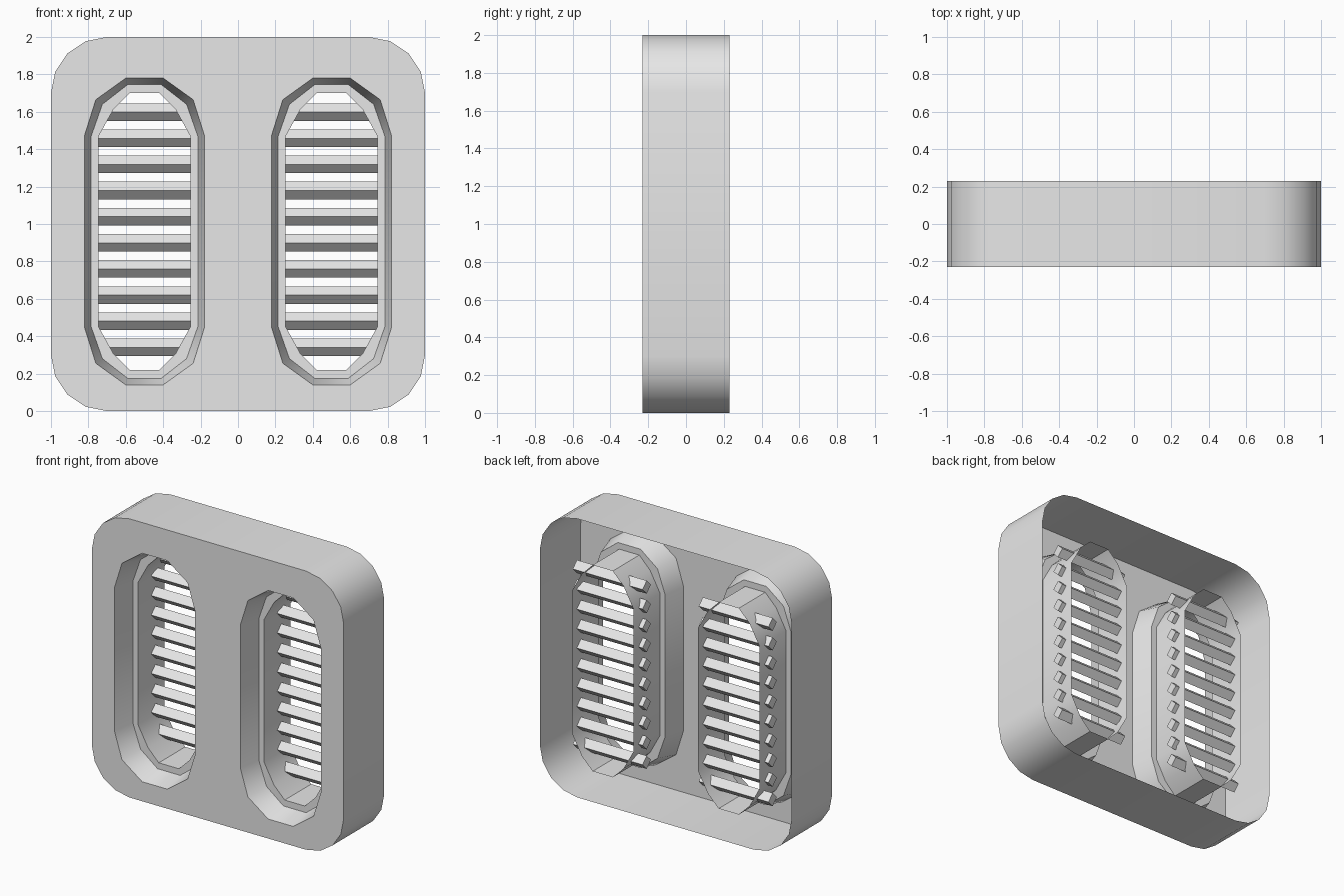
import bpy, bmesh, math

if "Cube" in bpy.data.objects:
    bpy.data.objects.remove(bpy.data.objects["Cube"])

DEPTH_FRONT, DEPTH_STEP, DEPTH_BACK = -0.23, -0.07, 0.23

grey = bpy.data.materials.new("light_grey")
grey.diffuse_color = (0.8, 0.8, 0.8, 1)
grey.use_nodes = True
grey.node_tree.nodes["Principled BSDF"].inputs["Base Color"].default_value = grey.diffuse_color


def finish(bm, name, smooth=True):
    mesh = bpy.data.meshes.new(name)
    bm.to_mesh(mesh)
    bm.free()
    mesh.materials.append(grey)
    ob = bpy.data.objects.new(name, mesh)
    bpy.context.collection.objects.link(ob)
    if smooth:
        bpy.ops.object.select_all(action='DESELECT')
        ob.select_set(True)
        bpy.context.view_layer.objects.active = ob
        bpy.ops.object.shade_smooth_by_angle(angle=math.radians(42))
    return ob


def rounded_square():
    """Outline of the frame, counter-clockwise seen from the front."""
    pts = []
    for k, (cx, cz) in enumerate([(0.7, 1.7), (-0.7, 1.7), (-0.7, 0.3), (0.7, 0.3)]):
        for i in range(5):
            a = math.radians(90 * k + 22.5 * i)
            pts.append((cx + 0.3 * math.cos(a), cz + 0.3 * math.sin(a)))
    return pts


def slot_outline(cx, quarter):
    """Twelve-sided slot from one quarter profile, mirrored both ways."""
    mid = 0.96
    top = quarter + [(-x, z) for x, z in reversed(quarter)]
    low = [(-x, -z) for x, z in top]
    return [(cx + x, mid + z) for x, z in top + low]


MOUTH = [(0.32, 0.515), (0.26, 0.705), (0.10, 0.82)]
STEP = [(0.285, 0.51), (0.225, 0.68), (0.09, 0.785)]
TUBE = [(0.245, 0.51), (0.165, 0.655), (0.08, 0.74)]


def ring(bm, pts, y):
    return [bm.verts.new((x, y, z)) for x, z in pts]


def loft(bm, a, b, outward):
    for i in range(len(a)):
        j = (i + 1) % len(a)
        quad = (a[i], b[i], b[j], a[j]) if outward else (a[i], a[j], b[j], b[i])
        bm.faces.new(quad)


# Front plate with two slot openings
bm = bmesh.new()
edges = []
for pts in [rounded_square(), slot_outline(-0.5, MOUTH), slot_outline(0.5, MOUTH)]:
    vs = ring(bm, pts, DEPTH_FRONT)
    edges += [bm.edges.new((vs[i - 1], vs[i])) for i in range(len(vs))]
bmesh.ops.triangle_fill(bm, use_beauty=True, use_dissolve=False, edges=edges)
bm.normal_update()
for f in bm.faces:
    if f.normal.y > 0:
        f.normal_flip()
finish(bm, "front_plate", smooth=False)

# Outer wall, open at the back
bm = bmesh.new()
loft(bm, ring(bm, rounded_square(), DEPTH_FRONT), ring(bm, rounded_square(), DEPTH_BACK), True)
finish(bm, "outer_wall")

for side, cx in (("left", -0.5), ("right", 0.5)):
    # Tapered recess, flat step and straight inner tube
    bm = bmesh.new()
    rings = [ring(bm, slot_outline(cx, q), y) for q, y in
             ((MOUTH, DEPTH_FRONT), (STEP, DEPTH_STEP), (TUBE, DEPTH_STEP), (TUBE, DEPTH_BACK))]
    for a, b in zip(rings, rings[1:]):
        loft(bm, a, b, False)
    finish(bm, side + "_slot_duct")

    # Tilted slats that pass through the tube walls
    bm = bmesh.new()
    r = 0.047
    for k in range(10):
        z = 1.598 - 0.1397 * k
        diamond = [(-r, 0), (0, -r), (r, 0), (0, r)]
        ends = [[bm.verts.new((cx + s * 0.277, 0.127 + dy, z + dz)) for dy, dz in diamond]
                for s in (-1, 1)]
        loft(bm, ends[0], ends[1], True)
        bm.faces.new(ends[0])
        bm.faces.new(ends[1][::-1])
    bmesh.ops.recalc_face_normals(bm, faces=bm.faces[:])
    finish(bm, side + "_slats", smooth=False)
